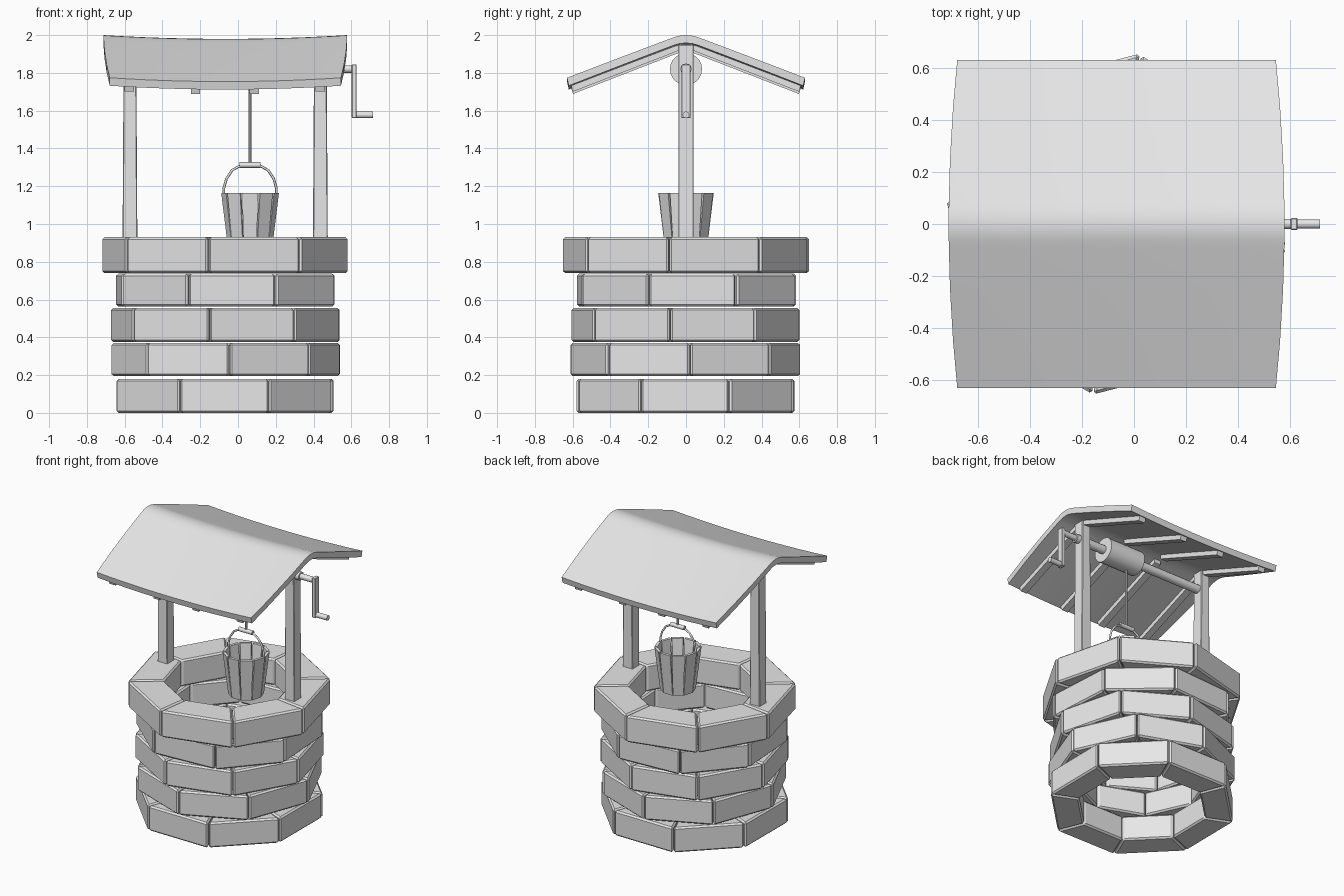
import bpy, bmesh, math, random
from mathutils import Vector, Matrix

random.seed(4)
if "Cube" in bpy.data.objects:
    bpy.data.objects.remove(bpy.data.objects["Cube"], do_unlink=True)

CX = -0.067  # axis of the well

grey = bpy.data.materials.new("plain grey")
grey.use_nodes = True
grey.diffuse_color = (0.8, 0.8, 0.8, 1)
grey.node_tree.nodes["Principled BSDF"].inputs["Base Color"].default_value = (0.8, 0.8, 0.8, 1)


def finish(name, bm, smooth=None):
    bmesh.ops.recalc_face_normals(bm, faces=bm.faces)
    mesh = bpy.data.meshes.new(name)
    bm.to_mesh(mesh)
    bm.free()
    mesh.materials.append(grey)
    ob = bpy.data.objects.new(name, mesh)
    bpy.context.collection.objects.link(ob)
    if smooth:
        bpy.ops.object.select_all(action='DESELECT')
        ob.select_set(True)
        bpy.context.view_layer.objects.active = ob
        bpy.ops.object.shade_smooth_by_angle(angle=math.radians(smooth))
    return ob


def hexa(bm, bottom, top, bevel=0):
    """Solid between two four-point loops, optionally chamfered."""
    b = [bm.verts.new(p) for p in bottom]
    t = [bm.verts.new(p) for p in top]
    faces = [bm.faces.new(b[::-1]), bm.faces.new(t)]
    for i in range(4):
        j = (i + 1) % 4
        faces.append(bm.faces.new((b[i], b[j], t[j], t[i])))
    if bevel:
        edges = list({e for f in faces for e in f.edges})
        bmesh.ops.bevel(bm, geom=edges, offset=bevel, segments=1, affect='EDGES')


def box(bm, x, y, z, bevel=0):
    loop = [(x[0], y[0]), (x[1], y[0]), (x[1], y[1]), (x[0], y[1])]
    hexa(bm, [(*p, z[0]) for p in loop], [(*p, z[1]) for p in loop], bevel)


def rod(name, a, b, radius, sides=12):
    a, b = Vector(a), Vector(b)
    bm = bmesh.new()
    turn = (b - a).to_track_quat('Z', 'Y').to_matrix().to_4x4()
    bmesh.ops.create_cone(bm, cap_ends=True, segments=sides, radius1=radius, radius2=radius,
                          depth=(b - a).length, matrix=Matrix.Translation((a + b) / 2) @ turn)
    return finish(name, bm, 40)


def polar(radius, angle, z, cx=CX):
    return (cx + radius * math.sin(angle), -radius * math.cos(angle), z)


# Stone courses: eight wedge blocks each (bottom, top, outer radius, turn)
courses = [(0, 0.18, 0.622, 22), (0.195, 0.37, 0.612, 2), (0.375, 0.555, 0.612, -8),
           (0.563, 0.737, 0.615, 26), (0.74, 0.93, 0.657, -8)]
for n, (z0, z1, outer, turn) in enumerate(courses):
    bm = bmesh.new()
    for i in range(8):
        gap = math.radians(0.25)
        a0 = math.radians(turn + 45 * i) + gap
        a1 = math.radians(turn + 45 * (i + 1)) - gap
        r = outer + random.uniform(-0.006, 0.004)
        loops = [[polar(0.425, a0, z), polar(r, a0, z), polar(r, a1, z), polar(0.425, a1, z)]
                 for z in (z0, z1)]
        hexa(bm, *loops, bevel=0.011)
    finish("stone_course_%d" % (n + 1), bm)

# Posts, slightly narrower at the top
for name, x in (("right_post", -0.572), ("left_post", 0.436)):
    bm = bmesh.new()
    loops = [[(x + sx * w, sy * 0.04, z) for sx, sy in ((-1, -1), (1, -1), (1, 1), (-1, 1))]
             for w, z in ((0.04, 0.8), (0.033, 1.95))]
    hexa(bm, *loops, bevel=0.004)
    finish(name, bm)

# Roof sheet: rounded ridge, sagging middle, ends bowed outwards
half = [(0, 2.0), (0.03, 1.998), (0.06, 1.99), (0.09, 1.979), (0.25, 1.919), (0.45, 1.843), (0.63, 1.774)]
profile = [(-y, z) for y, z in half[:0:-1]] + half


def sag(u):
    return -0.02 * (1 - u * u)


def sheet_z(y):
    return 1.979 - (abs(y) - 0.09) * 0.38


STEPS = 12
THICK = 0.042
bm = bmesh.new()
layers = []
for drop in (0, THICK):
    grid = []
    for y, z in profile:
        reach = 0.645 - 0.033 * (y / 0.63) ** 2
        row = []
        for k in range(STEPS + 1):
            u = 2 * k / STEPS - 1
            row.append(bm.verts.new((CX + reach * u, y * (1 - drop * 0.35), z - drop + sag(u))))
        grid.append(row)
    for r0, r1 in zip(grid, grid[1:]):
        for k in range(STEPS):
            bm.faces.new((r0[k], r0[k + 1], r1[k + 1], r1[k]))
    layers.append(grid)
top, under = layers
for r in (0, -1):
    for k in range(STEPS):
        bm.faces.new((top[r][k], top[r][k + 1], under[r][k + 1], under[r][k]))
for k in (0, -1):
    for j in range(len(profile) - 1):
        bm.faces.new((top[j][k], top[j + 1][k], under[j + 1][k], under[j][k]))
finish("roof", bm, 30)

# Rafters under both slopes
bm = bmesh.new()
for x in (-0.575, -0.225, 0.085, 0.435):
    dz = sag((x - CX) / 0.62) - 0.036
    for side in (-1, 1):
        loops = []
        for y, shift in ((0.03, 0), (0.61, 0.012)):
            z = sheet_z(y) + dz
            loops.append([(x - 0.025, side * y, z), (x + 0.025, side * y, z),
                          (x + 0.025, side * (y - shift), z - 0.038),
                          (x - 0.025, side * (y - shift), z - 0.038)])
        hexa(bm, *loops)
finish("rafters", bm)

# Winding gear and crank
rod("axle", (-0.57, 0, 1.82), (0.5, 0, 1.82), 0.03)
rod("spool", (-0.02, 0, 1.82), (0.26, 0, 1.82), 0.085, 20)
rod("crank_shaft", (0.45, 0, 1.82), (0.615, 0, 1.82), 0.02)
bm = bmesh.new()
box(bm, (0.602, 0.628), (-0.023, 0.023), (1.56, 1.845), 0.003)
finish("crank_arm", bm)
rod("crank_handle", (0.61, 0, 1.578), (0.715, 0, 1.578), 0.018)

# Bucket: separate tapered staves and a floor
BX, RIM, FOOT = 0.064, (0.153, 1.165), (0.116, 0.865)
bm = bmesh.new()
for i in range(10):
    mid = math.radians(36 * i)
    loops = []
    for (r, z), spread in ((FOOT, 17.2), (RIM, 15.8)):
        s = math.radians(spread)
        loops.append([polar(r - 0.02, mid - s, z, BX), polar(r, mid - s, z, BX),
                      polar(r, mid + s, z, BX), polar(r - 0.02, mid + s, z, BX)])
    hexa(bm, *loops)
finish("bucket_staves", bm)
rod("bucket_floor", (BX, 0, 0.875), (BX, 0, 0.895), 0.107, 10)

# Bail, grip and rope
arc = [(0.139, 1.13), (0.139, 1.19), (0.125, 1.24), (0.095, 1.285), (0.05, 1.31)]
points = [(-x, z) for x, z in arc] + arc[::-1]
curve = bpy.data.curves.new("bucket_bail", 'CURVE')
curve.dimensions = '3D'
curve.bevel_depth = 0.007
curve.bevel_resolution = 1
curve.use_fill_caps = True
spline = curve.splines.new('POLY')
spline.points.add(len(points) - 1)
for p, (x, z) in zip(spline.points, points):
    p.co = (BX + x, 0, z, 1)
curve.materials.append(grey)
bpy.context.collection.objects.link(bpy.data.objects.new("bucket_bail", curve))
rod("bail_grip", (BX - 0.055, 0, 1.312), (BX + 0.055, 0, 1.312), 0.015, 10)
rod("rope", (BX, 0, 1.31), (BX, 0, 1.8), 0.008, 8)
